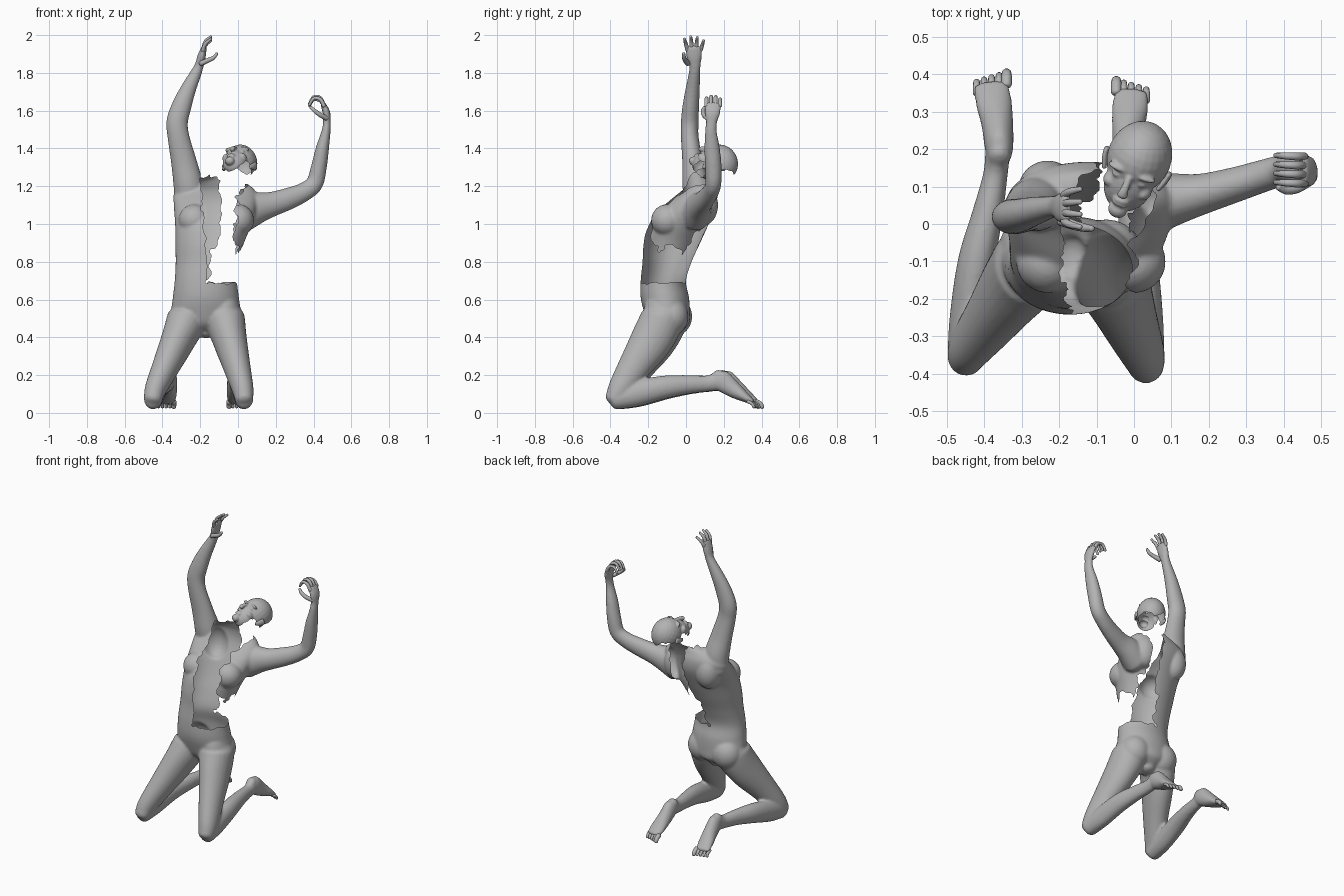
import bpy, bmesh, math
from mathutils import Vector, Matrix, noise

if "Cube" in bpy.data.objects:
    bpy.data.objects.remove(bpy.data.objects["Cube"])

stone = bpy.data.materials.new("grey_stone")
stone.diffuse_color = (0.45, 0.45, 0.45, 1)
stone.use_nodes = True
stone.node_tree.nodes["Principled BSDF"].inputs["Base Color"].default_value = stone.diffuse_color
X, Y, Z = Vector((1, 0, 0)), Vector((0, 1, 0)), Vector((0, 0, 1))


def spline(pts, steps):
    """Smooth curve through points that carry two radii."""
    p = [pts[0]] + list(pts) + [pts[-1]]
    out = []
    for i in range(1, len(p) - 2):
        for s in range(steps):
            t = s / steps
            out.append([0.5 * (2 * b + (c - a) * t + (2 * a - 5 * b + 4 * c - d) * t * t
                               + (3 * b - a - 3 * c + d) * t ** 3)
                        for a, b, c, d in zip(p[i - 1], p[i], p[i + 1], p[i + 2])])
    return out + [list(pts[-1])]


def loft(bm, pts, ref, axis=None, seg=24, steps=6):
    """Closed tube with elliptical sections and rounded ends."""
    path = spline(pts, steps)
    n, rings = len(path), []

    def ring(c, u, v, a, b):
        rings.append([bm.verts.new(c + u * a * math.cos(k * math.tau / seg)
                                   + v * b * math.sin(k * math.tau / seg)) for k in range(seg)])
    for i, q in enumerate(path):
        c = Vector(q[:3])
        t = axis or (Vector(path[min(i + 1, n - 1)][:3]) - Vector(path[max(i - 1, 0)][:3])).normalized()
        u = (ref - t * t.dot(ref)).normalized()
        v, r = t.cross(u), min(q[3], q[4]) * 0.7
        dome = [(0.4, 0.92), (0.75, 0.68), (0.95, 0.3)]
        if i == 0:
            for h, w in reversed(dome):
                ring(c - t * r * h, u, v, q[3] * w, q[4] * w)
        ring(c, u, v, q[3], q[4])
        if i == n - 1:
            for h, w in dome:
                ring(c + t * r * h, u, v, q[3] * w, q[4] * w)
    for r0, r1 in zip(rings, rings[1:]):
        for k in range(seg):
            bm.faces.new((r0[k], r0[(k + 1) % seg], r1[(k + 1) % seg], r1[k]))
    bm.faces.new(rings[0][::-1])
    bm.faces.new(rings[-1])


def blob(bm, c, r):
    bmesh.ops.create_uvsphere(bm, u_segments=24, v_segments=14, radius=1,
                              matrix=Matrix.Translation(c) @ Matrix.Diagonal((*r, 1)))


def finish(bm, name, voxel=0, smooth=5, lost=None, matrix=None):
    """Make the object, fuse it into one skin, then tear away the lost faces."""
    if matrix:
        bm.transform(matrix)
    bmesh.ops.recalc_face_normals(bm, faces=bm.faces)
    me = bpy.data.meshes.new(name)
    bm.to_mesh(me)
    ob = bpy.data.objects.new(name, me)
    bpy.context.collection.objects.link(ob)
    if voxel:
        m = ob.modifiers.new("fuse", 'REMESH')
        m.mode, m.voxel_size = 'VOXEL', voxel
        m = ob.modifiers.new("soften", 'SMOOTH')
        m.factor, m.iterations = 0.5, smooth
        me = bpy.data.meshes.new_from_object(ob.evaluated_get(bpy.context.evaluated_depsgraph_get()))
        ob.modifiers.clear()
        ob.data = me
    if lost:
        bm = bmesh.new()
        bm.from_mesh(me)
        bmesh.ops.delete(bm, geom=[f for f in bm.faces if lost(f.calc_center_median())], context='FACES')
        for _ in range(2):  # even out the torn rim
            new = {}
            for v in bm.verts:
                near = [e.other_vert(v).co for e in v.link_edges if e.is_boundary]
                if len(near) == 2:
                    new[v] = v.co * 0.5 + (near[0] + near[1]) * 0.25
            for v, co in new.items():
                v.co = co
        bm.to_mesh(me)
    me.materials.clear()
    me.materials.append(stone)
    me.polygons.foreach_set("use_smooth", [True] * len(me.polygons))
    return ob


def ragged(p):
    return 0.035 * noise.noise(p * 13) + 0.018 * noise.noise(p * 38)


body = bmesh.new()
# torso and pelvis
loft(body, [(-.17, -.09, .43, .05, .06), (-.17, -.09, .47, .13, .105), (-.17, -.10, .53, .18, .12),
            (-.17, -.112, .61, .175, .128), (-.17, -.12, .70, .165, .12), (-.163, -.10, .80, .167, .13),
            (-.15, -.075, .90, .182, .15), (-.13, -.04, 1.0, .203, .16), (-.12, .02, 1.1, .22, .14),
            (-.12, .065, 1.17, .215, .10), (-.11, .08, 1.22, .15, .07), (-.09, .09, 1.25, .07, .05)],
     X, Z, seg=48)
# neck stump, chest and shoulder blades
loft(body, [(-.09, .09, 1.2, .06, .05), (-.06, .10, 1.3, .055, .05)], X)
for x in (-.23, 0):
    blob(body, (x, -.10, 1.02), (.085, .085, .085))
    blob(body, (x, .09, 1.1), (.08, .08, .11))


def leg_x(x, left):
    return -.07 - (x + .27) * .57 if left else x


for left in (0, 1):
    def put(rows):
        return [(leg_x(r[0], left), r[1] - .02 * left, *r[2:]) for r in rows]
    # thigh, buttock, shin, foot
    loft(body, put([(-.265, -.10, .57, .08, .10), (-.27, -.105, .50, .105, .115),
                    (-.32, -.165, .38, .09, .112), (-.38, -.25, .25, .073, .088),
                    (-.435, -.325, .13, .058, .068), (-.45, -.36, .075, .048, .05)]), X)
    blob(body, put([(-.262, -.055, .51)])[0], (.095, .088, .10))
    loft(body, put([(-.45, -.355, .072, .048, .055), (-.44, -.25, .10, .052, .068),
                    (-.42, -.10, .135, .05, .062), (-.39, .03, .15, .041, .05),
                    (-.37, .13, .155, .033, .043), (-.365, .18, .165, .033, .048)]), X)
    loft(body, put([(-.36, .18, .20, .03, .035), (-.36, .205, .175, .038, .056),
                    (-.365, .27, .125, .043, .045), (-.375, .33, .085, .049, .028),
                    (-.38, .37, .06, .046, .015)]), X)
    toes = bmesh.new()
    for i in range(5):
        side = -1 if left else 1
        x = leg_x(-.38, left) + side * (.04 - .02 * i)
        y = .372 - .02 * left - .006 * i
        r = .014 if i == 0 else .0095
        loft(toes, [(x, y, .06, r, r), (x, y + .022, .048, r, r * .9), (x, y + .032, .03, r * .9, r * .8)],
             X, seg=10, steps=3)
    finish(toes, ("right", "left")[left] + "_toes")

# raised right arm and palm
loft(body, [(-.25, .06, 1.12, .07, .085), (-.265, .05, 1.22, .07, .078), (-.287, .035, 1.33, .055, .068),
            (-.315, .02, 1.46, .047, .058), (-.322, .02, 1.54, .047, .057), (-.30, .025, 1.62, .044, .053),
            (-.265, .035, 1.71, .038, .042), (-.222, .045, 1.80, .03, .03), (-.205, .047, 1.84, .031, .024),
            (-.192, .043, 1.89, .042, .022), (-.18, .042, 1.935, .044, .014)], Y)
# bent left arm and palm
loft(body, [(.03, .05, 1.06, .085, .10), (.10, .065, 1.085, .072, .085), (.18, .08, 1.105, .055, .066),
            (.27, .105, 1.135, .047, .058), (.35, .13, 1.17, .043, .05), (.405, .145, 1.215, .042, .046),
            (.428, .145, 1.30, .044, .042), (.447, .138, 1.40, .041, .035), (.466, .132, 1.49, .031, .024),
            (.47, .135, 1.54, .03, .02), (.468, .14, 1.59, .042, .02), (.45, .143, 1.635, .044, .014)], Y)


def body_lost(p):
    n = ragged(p)
    if p.z < .69 + n * .5 or p.x > .16:
        return False
    if p.z > 1.3 and p.x < -.15:
        return False
    front = p.y < -.12 + .35 * (p.z - .7)
    # right half: chest wall stops sooner than the back wall
    if front:
        edge = -.17 - .09 * max(0, p.z - .8)
    else:
        edge = -.17 + min(.075, .28 * max(0, p.z - .7))
    if p.x < edge + n * .8 and p.z < 1.235 + n or p.x < -.2:
        return False
    # left shoulder fragment
    lowest = .87 + (.3 * max(0, p.y - .02))
    return not (p.x > -.015 + n + max(0, p.z - 1.13) and p.z > lowest + n * 1.3)


finish(body, "torn_body", .008, 5, body_lost)

# fingers and thumbs
hand = bmesh.new()
for i in range(4):
    y, d = .008 + .023 * i, (i - 1.5) * .006
    k = (.0, .012, .008, -.008)[i]
    loft(hand, [(-.186, y, 1.92, .011, .011), (-.172, y + d, 1.955 + k, .01, .01),
                (-.143, y + d * 1.8, 1.98 + k, .007, .007)], Y, seg=10, steps=4)
loft(hand, [(-.195, .01, 1.85, .015, .014), (-.16, -.003, 1.866, .013, .013),
            (-.13, -.01, 1.88, .011, .011), (-.112, -.012, 1.902, .008, .008)], Y, seg=10, steps=4)
finish(hand, "right_fingers")
hand = bmesh.new()
for i in range(4):
    y, k = .108 + .024 * i, (0, .008, .006, -.006)[i]
    loft(hand, [(.455, y, 1.625, .011, .011), (.435, y, 1.66 + k, .0105, .0105),
                (.40, y + .002, 1.664 + k, .009, .009), (.378, y + .003, 1.63 + k, .007, .007)],
         Y, seg=10, steps=4)
loft(hand, [(.468, .115, 1.56, .014, .014), (.435, .095, 1.578, .013, .013),
            (.405, .09, 1.60, .011, .011), (.385, .098, 1.618, .008, .008)], Y, seg=10, steps=4)
finish(hand, "left_fingers")

# head mask: local x = side, y = face direction, z = crown
face = Vector((-.22, -.42, .88)).normalized()
crown = Vector((.32, .83, .46))
crown = (crown - face * crown.dot(face)).normalized()
frame = Matrix((face.cross(crown), face, crown)).transposed().to_4x4()
frame.translation = (.012, .172, 1.322)
inverse = frame.inverted()

head = bmesh.new()
blob(head, (0, -.005, .005), (.086, .102, .098))
blob(head, (0, .035, -.055), (.066, .062, .085))
blob(head, (0, .078, -.122), (.026, .024, .022))            # chin
loft(head, [(0, .094, -.012, .009, .01), (0, .11, -.04, .011, .012), (0, .115, -.058, .015, .012)], X)
for z in (-.084, -.096):                                    # lips
    blob(head, (0, .09, z), (.024, .014, .007))
for s in (-1, 1):
    blob(head, (s * .036, .08, .0), (.032, .017, .009))     # brow
    blob(head, (s * .034, .076, -.022), (.017, .015, .009))  # eyelid
    blob(head, (s * .048, .055, -.055), (.02, .03, .02))    # cheek


def head_lost(p):
    q = inverse @ p
    n = ragged(p)
    return p.z < 1.278 + n or (q.z < -.045 and q.y < .03 + n)


finish(head, "head_mask", .0045, 3, head_lost, frame)

ears = bmesh.new()
for s in (-1, 1):
    loft(ears, [(s * .078, .005, -.058, .006, .01), (s * .086, -.005, -.035, .008, .018),
                (s * .09, -.012, -.012, .008, .02)], X, seg=14, steps=4)
finish(ears, "ears", matrix=frame)
